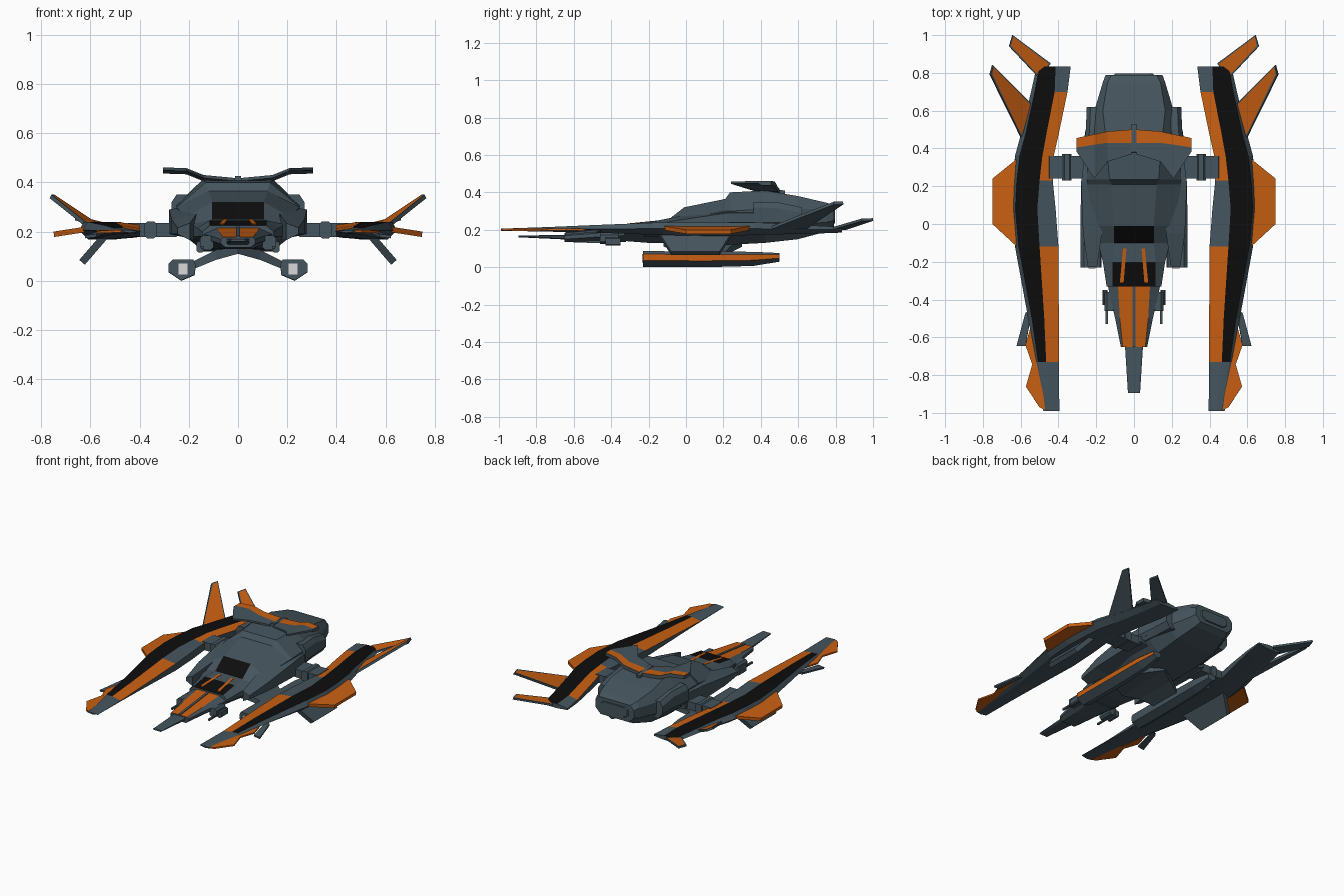
import bpy, bmesh
from mathutils import Vector


def material(name, rgb):
    m = bpy.data.materials.new(name)
    m.diffuse_color = (*rgb, 1)
    return m


MATS = [material("steel blue grey", (0.06, 0.09, 0.11)),
        material("orange paint", (0.58, 0.115, 0.006)),
        material("black glass", (0.004, 0.004, 0.004)),
        material("pale grey", (0.7, 0.7, 0.7))]
STEEL, ORANGE, BLACK, PALE = range(4)


def loft(name, rings, rule=None, mat=STEEL, mirror=True, inset=None):
    """Skin closed rings of points; rule(ring, segment) picks the colour."""
    bm = bmesh.new()
    vs = [[bm.verts.new(p) for p in r] for r in rings]
    n = len(vs[0])
    for i in range(len(vs) - 1):
        for j in range(n):
            k = (j + 1) % n
            f = bm.faces.new((vs[i][j], vs[i][k], vs[i + 1][k], vs[i + 1][j]))
            f.material_index = rule(i, j) if rule else mat
    caps = [bm.faces.new(vs[0]), bm.faces.new(vs[-1])]
    for f in caps:
        f.material_index = mat
    bmesh.ops.recalc_face_normals(bm, faces=bm.faces)
    if inset is not None:
        bmesh.ops.inset_region(bm, faces=[caps[0]], thickness=0.01)
        caps[0].material_index = inset
    me = bpy.data.meshes.new(name)
    bm.to_mesh(me)
    bm.free()
    for m in MATS:
        me.materials.append(m)
    ob = bpy.data.objects.new(name, me)
    bpy.context.collection.objects.link(ob)
    if mirror:
        ob.modifiers.new("Mirror", 'MIRROR').use_mirror_merge = False
    return ob


def plate(name, pts, t=0.015, mat=STEEL, mirror=True, inset=None):
    """Flat panel: polygon thickened downwards along its normal."""
    p = [Vector(q) for q in pts]
    n = (p[1] - p[0]).cross(p[2] - p[0]).normalized()
    if n.z < 0:
        n = -n
    return loft(name, [p, [q - n * t for q in p]], None, mat, mirror, inset)


def box(name, x0, x1, y0, y1, z0, z1, mat=STEEL, c=0.0):
    """Block along y, with chamfered section corners when c > 0."""
    if c:
        s = [(x0 + c, z1), (x1 - c, z1), (x1, z1 - c), (x1, z0 + c),
             (x1 - c, z0), (x0 + c, z0), (x0, z0 + c), (x0, z1 - c)]
    else:
        s = [(x0, z1), (x1, z1), (x1, z0), (x0, z0)]
    return loft(name, [[(x, y, z) for x, z in s] for y in (y0, y1)], None, mat)


def octagon(y, tw, zt, mw, zu, zl, bw, zb):
    half = [(tw, zt), (mw, zu), (mw, zl), (bw, zb)]
    return [(x, y, z) for x, z in half] + [(-x, y, z) for x, z in reversed(half)]


# Central hull with cockpit glass
hull = [(-.33, .115, .225, .145, .20, .18, .09, .14),
        (-.20, .115, .245, .165, .215, .18, .10, .13),
        (-.10, .105, .25, .19, .23, .18, .12, .13),
        (-.01, .105, .32, .21, .26, .20, .13, .125),
        (.21, .12, .365, .25, .30, .21, .14, .12),
        (.235, .13, .40, .25, .30, .21, .14, .12),
        (.42, .145, .41, .25, .31, .22, .15, .13),
        (.60, .165, .38, .21, .31, .23, .15, .15),
        (.75, .14, .345, .165, .31, .24, .12, .19),
        (.79, .12, .33, .15, .30, .25, .11, .21)]
loft("hull", [octagon(*s) for s in hull],
     lambda i, j: BLACK if j == 7 and i in (0, 2) else STEEL, mirror=False)

# Nose section, orange on top, and its blade tip
nose = [(-.32, .085, .215, .14, .19, .17, .08, .135),
        (-.50, .075, .195, .10, .18, .16, .06, .13),
        (-.65, .06, .178, .07, .168, .15, .05, .135)]
loft("nose", [octagon(*s) for s in nose],
     lambda i, j: ORANGE if j == 7 else STEEL, mirror=False)
loft("nose_blade", [octagon(-.64, .04, .172, .048, .168, .155, .04, .148),
                    octagon(-.895, .025, .17, .032, .167, .163, .025, .16)], mirror=False)
plate("nose_ridge", [(-.008, -.33, .219), (.008, -.33, .219),
                     (.008, -.65, .183), (-.008, -.65, .183)], .008, mirror=False)
plate("canopy_stripe", [(.04, -.13, .252), (.058, -.13, .252),
                        (.075, -.31, .234), (.055, -.31, .234)], .006, ORANGE)

# Nose guns
box("gun_mount", .10, .155, -.46, -.36, .125, .185, c=.012)
box("gun_block", .14, .168, -.43, -.35, .115, .16, c=.006)
box("gun_barrel", .138, .15, -.53, -.42, .13, .142)

# Hull cheeks, rear engine blocks, pod connectors
loft("hull_cheek", [[(a, y, t), (b, y, t - .02), (b, y, .19), (a, y, .165)]
                    for y, a, b, t in ((-.225, .195, .245, .235), (-.05, .17, .27, .27),
                                       (.22, .16, .28, .31), (.38, .16, .26, .31))])
loft("rear_block", [[(.15, y, t), (b - .02, y, t), (b, y, t - .03), (b, y, .24),
                     (b - .03, y, .20), (.15, y, .20)]
                    for y, b, t in ((.36, .27, .35), (.50, .255, .345), (.62, .25, .32))])
box("connector", .24, .46, .24, .36, .178, .235, c=.012)
box("connector_collar", .33, .38, .23, .37, .172, .242, c=.012)

# Swept top fins with orange rear panels
fins = [(.012, .37, .43, .50, .418), (.14, .33, .43, .49, .43),
        (.21, .24, .42, .475, .458), (.305, .385, .405, .455, .461)]
loft("top_fin", [[(x, a, z), (x, b, z), (x, c, z), (x, c, z - .025),
                  (x, b, z - .025), (x, a, z - .012)] for x, a, b, c, z in fins],
     lambda i, j: ORANGE if j == 1 else STEEL)
plate("top_spine", [(-.013, .38, .426), (.013, .38, .426),
                    (.013, .53, .41), (-.013, .53, .41)], .02, mirror=False)

# Long side pods: black stripe on top, orange inner panels
pod = [(-.99, .395, .44, .462, .48, .206, .195), (-.73, .398, .465, .507, .52, .215, .19),
       (-.50, .398, .475, .54, .56, .225, .185), (-.12, .40, .50, .61, .63, .24, .172),
       (.08, .415, .512, .628, .645, .24, .168), (.23, .43, .50, .62, .64, .24, .168),
       (.36, .425, .485, .605, .63, .24, .172), (.47, .40, .465, .575, .60, .235, .175),
       (.70, .352, .42, .525, .545, .222, .18), (.835, .335, .415, .50, .515, .215, .185)]


def pod_colour(i, j):
    if j == 1 and i > 0:
        return BLACK
    if j == 0 and i in (1, 2, 5, 6, 7):
        return ORANGE
    return STEEL


loft("side_pod", [[(xi, y, zt - .012 if y > -.9 else .203), (xa, y, zt), (xb, y, zt),
                   (xo, y, (zt + zb) / 2), (xb - .02, y, zb), (xa, y, zb), (xi, y, zb + .008)]
                  for y, xi, xa, xb, xo, zt, zb in pod], pod_colour)

# Orange flaps and small blades along the pod edges
plate("outer_flap", [(.62, .345, .22), (.75, .24, .20), (.75, 0, .20), (.62, -.12, .22)],
      .022, ORANGE)
plate("front_flap", [(.47, -.985, .206), (.50, -.97, .206), (.572, -.86, .203),
                     (.535, -.73, .206), (.50, -.73, .206)], .01, ORANGE)
plate("middle_flap", [(.51, -.74, .206), (.54, -.74, .206), (.575, -.64, .206),
                      (.54, -.52, .206)], .01, ORANGE)
plate("edge_blade", [(.54, -.45, .205), (.575, -.47, .20), (.622, -.645, .185),
                     (.575, -.645, .19)], .012)

# Rear pod fins with orange insets, and lower pod fin
plate("rear_fin", [(.44, .85, .212), (.642, 1.0, .262), (.66, .94, .26), (.50, .77, .21)],
      .014, inset=ORANGE)
plate("upper_fin", [(.535, .63, .21), (.745, .84, .35), (.758, .79, .35), (.595, .46, .22)],
      .016, inset=ORANGE)
plate("lower_fin", [(.55, -.15, .195), (.645, -.08, .085), (.645, .18, .085), (.55, .25, .195)],
      .03)

# Under-slung pods, orange on the sides, pale intake in front
under = [(-.23, 1.0, .05), (.10, 1.0, .048), (.36, .9, .05), (.50, .55, .056)]
sec = [(-.045, .036), (.04, .036), (.056, .02), (.056, -.014), (.005, -.048), (-.05, -.025),
       (-.055, .015)]
loft("under_pod", [[(.226 + x * s, y, zc + z * s) for x, z in sec] for y, s, zc in under],
     lambda i, j: ORANGE if j == 2 else STEEL)
box("intake", .205, .242, -.236, -.228, .025, .07, PALE)

# Struts carrying the under-slung pods
loft("under_strut", [[(x, a, t), (x, b, t), (x, b, u), (x, a, u)]
                     for x, a, b, t, u in ((0, -.12, .30, .16, .11), (.09, -.05, .25, .125, .085),
                                           (.20, 0, .2, .07, .04))])

# Rear engine nozzle
loft("engine_nozzle", [octagon(.77, .09, .315, .12, .295, .25, .08, .225),
                       octagon(.797, .08, .305, .10, .29, .255, .07, .235)], mirror=False)
